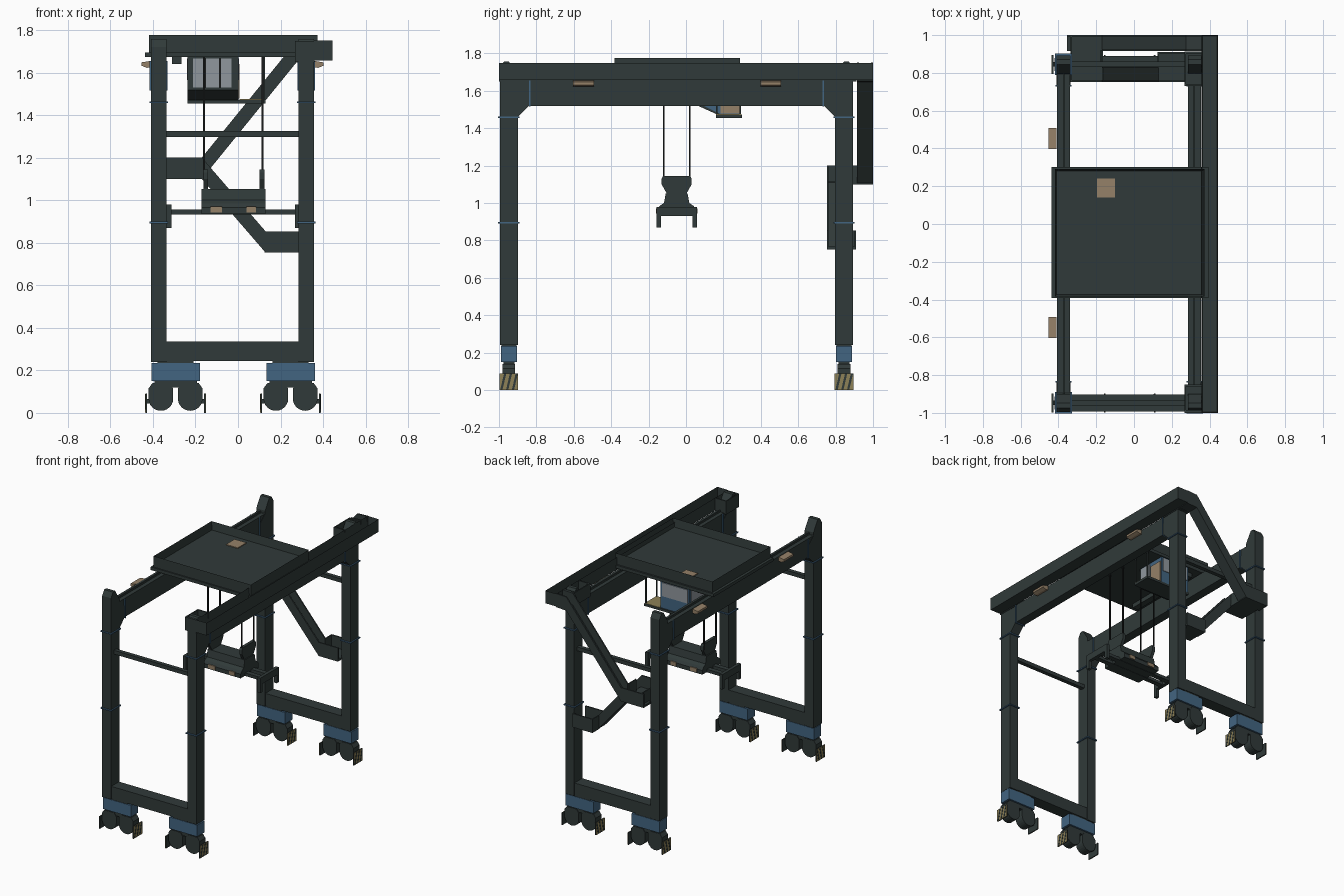
import bpy, bmesh, math
from mathutils import Vector


def mat(name, r, g, b):
    m = bpy.data.materials.new(name)
    m.diffuse_color = (r, g, b, 1)
    return m


DARK = mat("dark_grey_green", 0.030, 0.042, 0.041)
BLUE = mat("steel_blue", 0.055, 0.13, 0.22)
TAN = mat("lamp_tan", 0.30, 0.22, 0.14)
YEL = mat("hazard_yellow", 0.27, 0.22, 0.095)
GLASS = mat("pale_glass", 0.28, 0.31, 0.34)
BLACK = mat("black", 0.010, 0.012, 0.012)


def finish(name, bm, m):
    bmesh.ops.recalc_face_normals(bm, faces=bm.faces[:])
    me = bpy.data.meshes.new(name)
    bm.to_mesh(me)
    bm.free()
    me.materials.append(m)
    ob = bpy.data.objects.new(name, me)
    bpy.context.collection.objects.link(ob)
    return ob


def box(name, x0, x1, y0, y1, z0, z1, m=DARK, tray=None):
    """Box; tray=(wall, depth) sinks the top face to leave a rim."""
    bm = bmesh.new()
    bmesh.ops.create_cube(bm, size=1)
    for v in bm.verts:
        v.co = ((x0 + x1) / 2 + v.co.x * (x1 - x0), (y0 + y1) / 2 + v.co.y * (y1 - y0),
                (z0 + z1) / 2 + v.co.z * (z1 - z0))
    if tray:
        bm.normal_update()
        top = max(bm.faces, key=lambda f: f.calc_center_median().z)
        bmesh.ops.inset_region(bm, faces=[top], thickness=tray[0])
        bmesh.ops.translate(bm, verts=top.verts[:], vec=(0, 0, -tray[1]))
    return finish(name, bm, m)


def prism(name, pts, axis, a, b, m=DARK):
    """Extrude a profile along x (points are y,z) or y (points are x,z)."""
    bm = bmesh.new()
    at = (lambda p, t: (t, p[0], p[1])) if axis == "x" else (lambda p, t: (p[0], t, p[1]))
    f = bm.faces.new([bm.verts.new(at(p, a)) for p in pts])
    r = bmesh.ops.extrude_face_region(bm, geom=[f])
    move = Vector(at((0, 0), b - a))
    bmesh.ops.translate(bm, vec=move, verts=[v for v in r["geom"] if isinstance(v, bmesh.types.BMVert)])
    return finish(name, bm, m)


def strip(name, path, h, y0, y1):
    """Panel of height h following an x,z path."""
    prism(name, path + [(x, z + h) for x, z in reversed(path)], "y", y0, y1)


LEG_X = (-0.373, 0.321)
LEG_Y = ((-0.947, 1), (0.845, -1))      # centre and direction towards the middle
HX, HY = 0.036, 0.048

# Legs, bands, end frames
for cy, s in LEG_Y:
    for cx in LEG_X:
        prof = [(-HY, 0.24), (HY, 0.24), (HY, 1.46), (HY + 0.065, 1.525), (HY + 0.065, 1.60),
                (HY, 1.66), (HY, 1.68), (0.0, 1.757), (-0.026, 1.757), (-HY, 1.72)]
        prism("leg", [(cy + s * y, z) for y, z in prof], "x", cx - HX, cx + HX)
        for z in (0.895, 1.46):
            box("leg_band", cx - HX - .008, cx + HX + .008, cy - HY - .009, cy + HY + .009,
                z - .004, z + .004, BLUE)
        yb = cy + s * 0.112
        box("girder_band", cx - HX - .006, cx + HX + .006, yb - .004, yb + .004, 1.515, 1.655, BLUE)
    box("sill_beam", LEG_X[0], LEG_X[1], cy - HY + .003, cy + HY - .003, 0.245, 0.335)
    box("end_tie_bar", LEG_X[0], LEG_X[1], cy - .015, cy + .015, 1.297, 1.325)

# Main girders with floodlights
for cx, s in zip(LEG_X, (-1, 1)):
    box("girder", cx - HX + .002, cx + HX - .002, -0.92, 0.82, 1.52, 1.657)
    for y in (-0.548, 0.453):
        xo = cx + s * HX
        prism("floodlight", [(xo, 1.625), (xo, 1.655), (xo + s * .044, 1.648), (xo + s * .044, 1.632),
                             (xo + s * .02, 1.622)], "y", y - .055, y + .055, TAN)

# Wheel bogies
for cy, _ in LEG_Y:
    for bx in (-0.2935, 0.247):
        box("bogie_plate", bx - .085, bx + .085, cy - .04, cy + .04, 0.23, 0.247)
        box("bogie_beam", bx - .114, bx + .114, cy - .043, cy + .043, 0.15, 0.235, BLUE)
        box("bogie_neck", bx - .10, bx + .10, cy - .03, cy + .03, 0.12, 0.152)
        for s in (-1, 1):
            wx = bx + s * .069
            arc = [(wx + .058 * math.cos(a), .067 + .057 * math.sin(a))
                   for a in [math.pi * (1 + i / 12) for i in range(13)]]
            prism("wheel", arc + [(wx + .058, .115), (wx + .04, .14), (wx - .04, .14), (wx - .058, .115)],
                  "y", cy - .034, cy + .034)
            # striped bumper plate, coloured on its outer side
            px = bx + s * .134
            box("bumper_rod", *sorted((wx, px)), cy - .012, cy + .012, .045, .065)
            box("bumper", *sorted((px, px + s * .006)), cy - .05, cy + .05, 0, .09)
            box("bumper_face", *sorted((px + s * .006, px + s * .008)), cy - .05, cy + .05, 0, .09, YEL)
            for k in range(3):
                y = cy - .046 + k * .031
                prism("bumper_stripe", [(y, .002), (y + .012, .002), (y + .032, .088), (y + .02, .088)],
                      "x", px + s * .007, px + s * .0095, DARK)

# Side walkway along the right girder, with landings round the leg tops
box("walkway", 0.357, 0.445, -1.0, 1.0, 1.657, 1.75, tray=(.007, .075))
for y0, y1 in ((-1.0, -0.985), (-0.86, -0.85), (0.73, 0.74), (0.90, 0.912)):
    box("landing_panel", 0.268, 0.36, y0, y1, 1.657, 1.748)
for y0, y1 in ((-1.0, -0.85), (0.73, 0.912)):
    box("landing_floor", 0.268, 0.36, y0, y1, 1.65, 1.665)
    box("landing_side", 0.268, 0.276, y0, y1, 1.657, 1.748)
box("girder_rail", 0.315, 0.323, -0.9, 0.8, 1.655, 1.67)
box("girder_rail", -0.377, -0.369, -0.9, 0.8, 1.655, 1.67)

# Access stairs at the back
upper = [(-0.355, 1.1), (-0.17, 1.1), (0.275, 1.648), (0.36, 1.652)]
lower = [(-0.335, 1.1), (-0.17, 1.1), (0.13, 0.753), (0.287, 0.753)]
strip("upper_stair_tread", upper, .015, .915, 1.0)
strip("upper_stair_outer_side", upper, .1, .99, 1.0)
strip("upper_stair_inner_side", upper[1:], .1, .915, .925)
strip("lower_stair_tread", lower, .015, .753, .835)
strip("lower_stair_outer_side", lower, .1, .753, .763)
strip("lower_stair_inner_side", lower[1:3], .1, .825, .835)
box("upper_landing_floor", -0.335, -0.165, .753, 1.0, 1.1, 1.115)
box("upper_landing_end", -0.337, -0.329, .753, 1.0, 1.1, 1.2)
box("upper_landing_side", -0.178, -0.17, .83, .92, 1.1, 1.2)
box("lower_landing_floor", 0.13, 0.287, .753, .91, .753, .768)
box("lower_landing_side", 0.13, 0.287, .9, .91, .753, .853)
box("lower_landing_end", 0.125, 0.133, .83, .91, .753, .853)

# Trolley deck
box("trolley_deck", -0.418, 0.373, -0.383, 0.29, 1.68, 1.776, tray=(.012, .06))
box("trolley_flange", -0.437, 0.395, -0.392, 0.303, 1.672, 1.695)
box("deck_hatch", -0.195, -0.1, 0.14, 0.24, 1.712, 1.722, TAN)
for y in (-0.3, 0.21):
    for cx in LEG_X:
        box("trolley_wheel", cx - .015, cx + .015, y - .04, y + .04, 1.658, 1.69)
box("trolley_beam", -0.31, -0.265, -0.33, 0.25, 1.64, 1.68)

# Operator cab
prism("cab", [(.295, 1.475), (.295, 1.675), (.075, 1.675), (.075, 1.525), (.18, 1.475)], "x", -0.235, 0, BLUE)
prism("cab_nose", [(.068, 1.675), (.068, 1.518), (.18, 1.468), (.18, 1.478), (.076, 1.528), (.076, 1.675)],
      "x", -0.237, 0.002)
box("front_window", -0.212, -0.03, .063, .069, 1.53, 1.665, GLASS)
for x in (-0.155, -0.085):
    box("window_bar", x - .004, x + .004, .060, .066, 1.53, 1.665, BLACK)
box("side_window", -0.24, -0.234, .09, .28, 1.565, 1.665, GLASS)
box("back_window", -0.222, -0.013, .294, .3, 1.565, 1.665, GLASS)
box("inner_window", -0.001, .005, .08, .17, 1.565, 1.665, GLASS)
box("cab_door", -0.001, .006, .185, .287, 1.478, 1.64, TAN)
box("cab_floor", -0.237, 0.13, .16, .3, 1.455, 1.472)
box("cab_porch_mat", 0.008, 0.128, .162, .298, 1.471, 1.475, YEL)
for y in (.165, .29):
    box("porch_hanger", 0.118, 0.126, y - .004, y + .004, 1.46, 1.68)

# Hoist ropes and spreader
cy = -0.05
for x in (-0.16, 0.115):
    for y in (-0.12, 0.02):
        box("hoist_rope", x - .004, x + .004, y - .004, y + .004, 1.1, 1.69, BLACK)
for x in (-0.152, 0.113):
    half = [(.055, 1.03), (.055, 1.055), (.08, 1.10), (.08, 1.13), (.072, 1.145)]
    prism("sheave_plate", [(cy + y, z) for y, z in half] + [(cy - y, z) for y, z in reversed(half)],
          "x", x - .011, x + .011)
half = [(.105, .935), (.105, .965), (.09, .985), (.068, 1.0), (.058, 1.052)]
prism("headblock", [(cy + y, z) for y, z in half] + [(cy - y, z) for y, z in reversed(half)], "x", -0.172, 0.13)
for x0, x1 in ((-0.13, -0.075), (0.04, 0.085)):
    for s in (-1, 1):
        box("spreader_lamp", x0, x1, cy + s * .107 - .004, cy + s * .107 + .004, .943, .97, TAN)
for y in (-0.035, 0.035):
    box("spreader_arm", -0.325, 0.28, cy + y - .018, cy + y + .018, .933, .955)
for x in (-0.325, 0.28):
    box("spreader_end_bar", x - .012, x + .012, cy - .108, cy + .108, .93, .98)
    for s in (-1, 1):
        box("spreader_foot", x - .012, x + .012, cy + s * .096 - .012, cy + s * .096 + .012, .87, .94)
